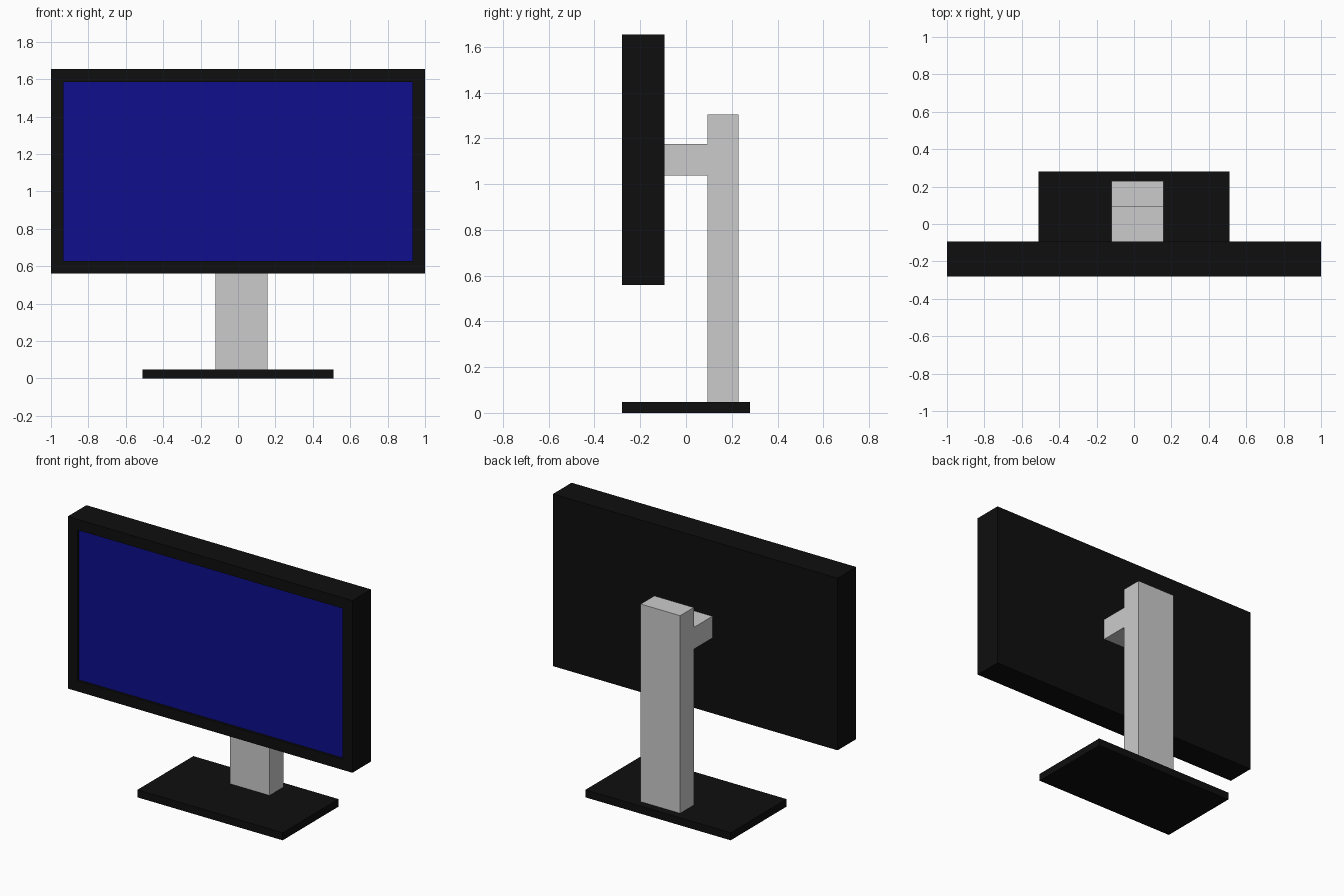
import bpy, bmesh
from mathutils import Vector

if "Cube" in bpy.data.objects:
    bpy.data.objects.remove(bpy.data.objects["Cube"])


def material(name, color):
    m = bpy.data.materials.new(name)
    m.diffuse_color = color
    m.use_nodes = True
    m.node_tree.nodes["Principled BSDF"].inputs["Base Color"].default_value = m.diffuse_color
    return m


def finish(bm, name, *mats):
    bmesh.ops.recalc_face_normals(bm, faces=bm.faces)
    me = bpy.data.meshes.new(name)
    bm.to_mesh(me)
    bm.free()
    for m in mats:
        me.materials.append(m)
    ob = bpy.data.objects.new(name, me)
    bpy.context.collection.objects.link(ob)
    return ob


def box(lo, hi):
    bm = bmesh.new()
    bmesh.ops.create_cube(bm, size=1)
    lo, hi = Vector(lo), Vector(hi)
    for v in bm.verts:
        v.co = (lo + hi) / 2 + v.co * (hi - lo)
    return bm


black = material("black_plastic", (0.0045, 0.0045, 0.0045, 1))
blue = material("screen_blue", (0.0045, 0.0045, 0.263, 1))

# Display panel: front face inset for the bezel, then pushed back for the blue screen
bm = box((-1, -0.28, 0.56), (1, -0.093, 1.653))
bm.normal_update()
front = min(bm.faces, key=lambda f: f.normal.y)
bmesh.ops.inset_individual(bm, faces=[front], thickness=0.068, use_even_offset=True)
screen = bmesh.ops.extrude_discrete_faces(bm, faces=[front])["faces"][0]
bmesh.ops.translate(bm, verts=screen.verts, vec=(0, 0.015, 0))
screen.material_index = 1
finish(bm, "display_panel", black, blue)

# Base plate
finish(box((-0.51, -0.28, 0), (0.51, 0.28, 0.048)), "base_plate", black)

# Stand: side profile (y, z) of column and mounting arm, extruded across x
profile = [(0.23, 0.048), (0.23, 1.303), (0.093, 1.303), (0.093, 1.176),
           (-0.093, 1.176), (-0.093, 1.038), (0.093, 1.038), (0.093, 0.048)]
bm = bmesh.new()
side = bm.faces.new([bm.verts.new((-0.12, y, z)) for y, z in profile])
ext = bmesh.ops.extrude_face_region(bm, geom=[side], use_keep_orig=True)
moved = [g for g in ext["geom"] if isinstance(g, bmesh.types.BMVert)]
bmesh.ops.translate(bm, verts=moved, vec=(0.277, 0, 0))
finish(bm, "stand")
